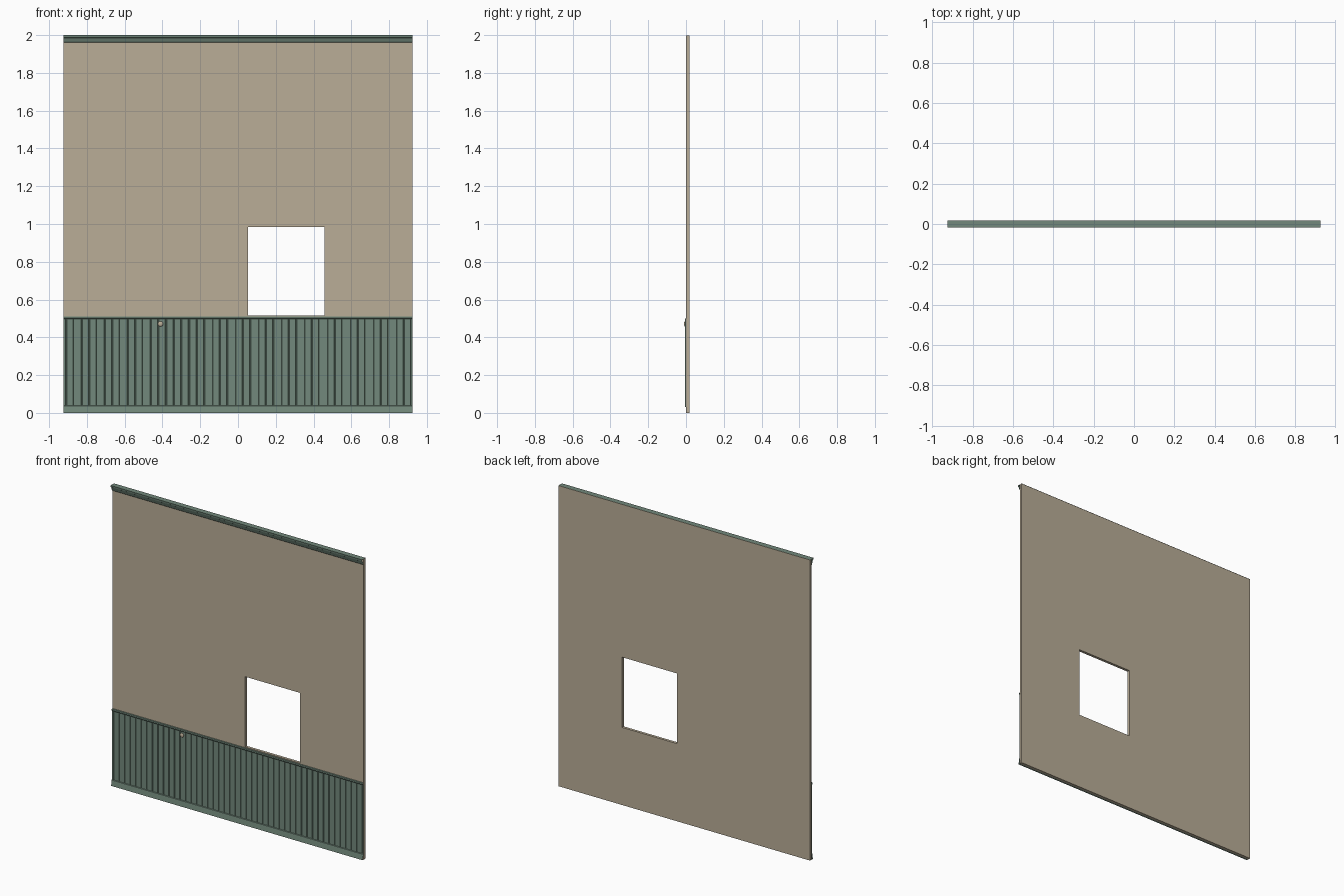
import bpy, bmesh

cube = bpy.data.objects.get("Cube")
if cube:
    bpy.data.objects.remove(cube, do_unlink=True)

HALF = 0.925      # half the wall width
DEPTH = 0.018     # wall thickness


def material(name, rgb):
    m = bpy.data.materials.new(name)
    m.use_nodes = True
    col = (*rgb, 1.0)
    m.diffuse_color = col
    m.node_tree.nodes["Principled BSDF"].inputs["Base Color"].default_value = col
    return m


tan = material("tan_plaster", (0.49, 0.42, 0.31))
green = material("sage_green_paint", (0.17, 0.25, 0.20))


def make_object(name, bm, mat):
    me = bpy.data.meshes.new(name)
    bm.to_mesh(me)
    bm.free()
    me.materials.append(mat)
    ob = bpy.data.objects.new(name, me)
    bpy.context.collection.objects.link(ob)
    return ob


def strip(name, start, end, mat):
    """Sheet joining two matching rows of points."""
    bm = bmesh.new()
    a = [bm.verts.new(p) for p in start]
    b = [bm.verts.new(p) for p in end]
    for i in range(len(a) - 1):
        bm.faces.new((a[i], a[i + 1], b[i + 1], b[i]))
    return make_object(name, bm, mat)


def moulding(name, profile):
    """Open (y, z) profile run along the whole wall."""
    return strip(name, [(-HALF, y, z) for y, z in profile],
                 [(HALF, y, z) for y, z in profile], green)


# Plaster wall with a window opening
xs = (-HALF, 0.053, 0.458, HALF)
zs = (0, 0.516, 0.983, 1.999)
bm = bmesh.new()
grid = [[bm.verts.new((x, 0, z)) for x in xs] for z in zs]
for r in range(3):
    for c in range(3):
        if (r, c) != (1, 1):
            bm.faces.new((grid[r][c], grid[r][c + 1], grid[r + 1][c + 1], grid[r + 1][c]))
wall = make_object("wall", bm, tan)
solid = wall.modifiers.new("thickness", 'SOLIDIFY')
solid.thickness = DEPTH
solid.offset = -1

# Wainscot boards with V grooves
FRONT, GROOVE, PITCH = -0.004, 0.004, 0.0406
row = [(-HALF, FRONT)]
for i in range(46):
    x = -0.909 + i * PITCH
    row += [(x - GROOVE, FRONT), (x - GROOVE / 2, -0.0005),
            (x + GROOVE / 2, -0.0005), (x + GROOVE, FRONT)]
row.append((HALF, FRONT))
low = [(x, y, 0.03) for x, y in row]
high = [(x, y, 0.5) for x, y in row]
boards = strip("wainscot_boards", low, high, green)

# Mouldings
moulding("crown_moulding", [(DEPTH, 2), (-0.018, 2), (-0.016, 1.988),
                            (-0.011, 1.985), (-0.004, 1.965), (0, 1.96)])
moulding("chair_rail", [(0, 0.511), (-0.008, 0.51), (-0.009, 0.502),
                        (FRONT, 0.496)])
moulding("baseboard", [(FRONT, 0.04), (-0.007, 0.037), (-0.012, 0), (0, 0)])

# Small round knob on the wainscot
bm = bmesh.new()
bmesh.ops.create_uvsphere(bm, u_segments=16, v_segments=8, radius=0.014)
knob = make_object("knob", bm, tan)
knob.location = (-0.41, FRONT, 0.471)
knob.scale = (1, 0.5, 1)
for p in knob.data.polygons:
    p.use_smooth = True
